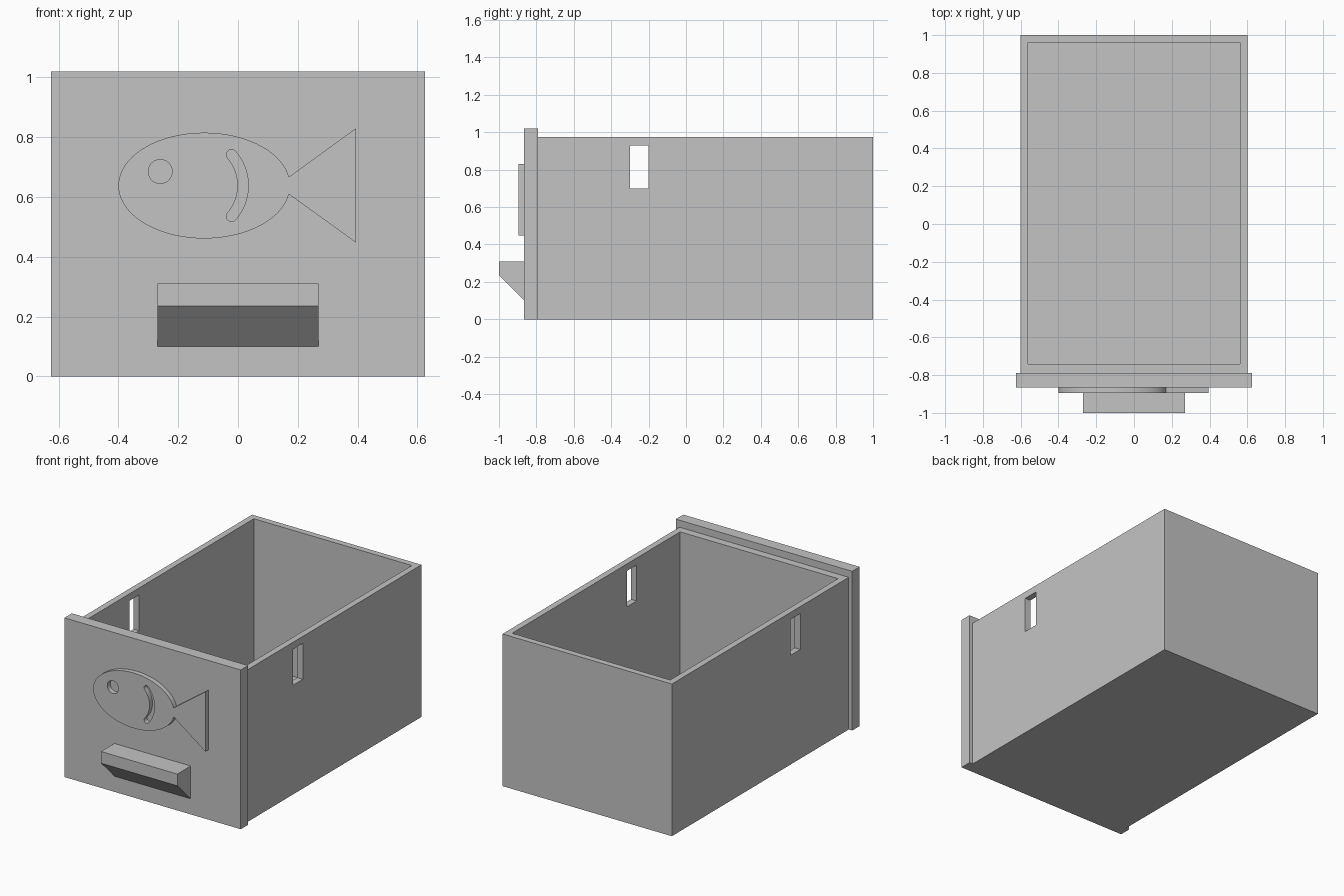
import bpy, bmesh
from math import sin, cos, pi, radians

default = bpy.data.objects.get("Cube")
if default:
    bpy.data.objects.remove(default, do_unlink=True)

grey = bpy.data.materials.new("light_grey")
grey.use_nodes = True
GREY = (0.55, 0.55, 0.55, 1)
grey.diffuse_color = GREY
grey.node_tree.nodes["Principled BSDF"].inputs["Base Color"].default_value = GREY


def add_object(name, mesh):
    mesh.materials.clear()
    mesh.materials.append(grey)
    obj = bpy.data.objects.new(name, mesh)
    bpy.context.collection.objects.link(obj)
    return obj


def prism(name, profile, x0, x1):
    """Extrude a (y, z) profile from x0 to x1."""
    bm = bmesh.new()
    face = bm.faces.new([bm.verts.new((x0, y, z)) for y, z in profile])
    ext = bmesh.ops.extrude_face_region(bm, geom=[face])
    moved = [v for v in ext["geom"] if isinstance(v, bmesh.types.BMVert)]
    bmesh.ops.translate(bm, verts=moved, vec=(x1 - x0, 0, 0))
    bmesh.ops.recalc_face_normals(bm, faces=bm.faces)
    mesh = bpy.data.meshes.new(name)
    bm.to_mesh(mesh)
    bm.free()
    return add_object(name, mesh)


def box(name, half_x, y0, y1, z0, z1):
    return prism(name, [(y0, z0), (y1, z0), (y1, z1), (y0, z1)], -half_x, half_x)


def arc(cx, cz, rx, rz, a0, a1, n):
    """Points along an elliptical arc, angles in degrees."""
    steps = [radians(a0 + (a1 - a0) * i / n) for i in range(n + 1)]
    return [(cx + rx * cos(a), cz + rz * sin(a)) for a in steps]


def evaluated_mesh(obj):
    graph = bpy.context.evaluated_depsgraph_get()
    return bpy.data.meshes.new_from_object(obj.evaluated_get(graph))


# Open drawer tub, with a slot cut through both side walls
tub = box("drawer_tub", 0.6, -0.79, 1.0, 0, 0.975)
cutters = [box("cavity_cutter", 0.56, -0.74, 0.96, 0.04, 1.2),
           box("slot_cutter", 0.8, -0.3, -0.2, 0.7, 0.93)]
for cutter in cutters:
    cutter.hide_render = True
    mod = tub.modifiers.new(cutter.name, 'BOOLEAN')
    mod.operation = 'DIFFERENCE'
    mod.solver = 'EXACT'
    mod.object = cutter
cut_mesh = evaluated_mesh(tub)
tub.modifiers.clear()
tub.data = cut_mesh
for cutter in cutters:
    bpy.data.objects.remove(cutter, do_unlink=True)

# Front panel and wedge handle
box("front_panel", 0.625, -0.865, -0.79, 0, 1.02)
prism("handle", [(-0.865, 0.31), (-1, 0.31), (-1, 0.235), (-0.865, 0.1)], -0.27, 0.27)

# Raised fish outline, eye hole and gill slot
body = arc(-0.113, 0.638, 0.287, 0.177, 9.4, 350.6, 72)
tail = [(0.395, 0.447), (0.395, 0.83)]
eye = arc(-0.26, 0.685, 0.04, 0.04, 0, 360, 32)[:-1]
gx, gz, radius, half_width, sweep = -0.14, 0.638, 0.157, 0.0175, 41


def gill_end(angle, start):
    a = radians(angle)
    return arc(gx + radius * cos(a), gz + radius * sin(a),
               half_width, half_width, start, start + 180, 10)[1:-1]


outer, inner = radius + half_width, radius - half_width
gill = (arc(gx, gz, outer, outer, -sweep, sweep, 20) + gill_end(sweep, sweep)
        + arc(gx, gz, inner, inner, sweep, -sweep, 20) + gill_end(-sweep, 180 - sweep))

curve = bpy.data.curves.new("fish_outline", 'CURVE')
curve.dimensions = '2D'
curve.fill_mode = 'BOTH'
curve.extrude = 0.015
for loop in (body + tail, eye, gill):
    spline = curve.splines.new('POLY')
    spline.points.add(len(loop) - 1)
    for point, (x, z) in zip(spline.points, loop):
        point.co = (x, z, 0, 1)
    spline.use_cyclic_u = True
outline = bpy.data.objects.new("fish_outline", curve)
bpy.context.collection.objects.link(outline)
bpy.context.view_layer.update()
fish_mesh = evaluated_mesh(outline)
bpy.data.objects.remove(outline, do_unlink=True)

# Weld the caps to the rim and stand the fish against the panel
bm = bmesh.new()
bm.from_mesh(fish_mesh)
bmesh.ops.remove_doubles(bm, verts=bm.verts, dist=0.0001)
for v in bm.verts:
    x, y, z = v.co
    v.co = (x, -0.88 - z, y)
bmesh.ops.recalc_face_normals(bm, faces=bm.faces)
bm.to_mesh(fish_mesh)
bm.free()
fish = add_object("fish_relief", fish_mesh)
bpy.ops.object.select_all(action='DESELECT')
fish.select_set(True)
bpy.context.view_layer.objects.active = fish
bpy.ops.object.shade_smooth_by_angle(angle=pi / 6)
